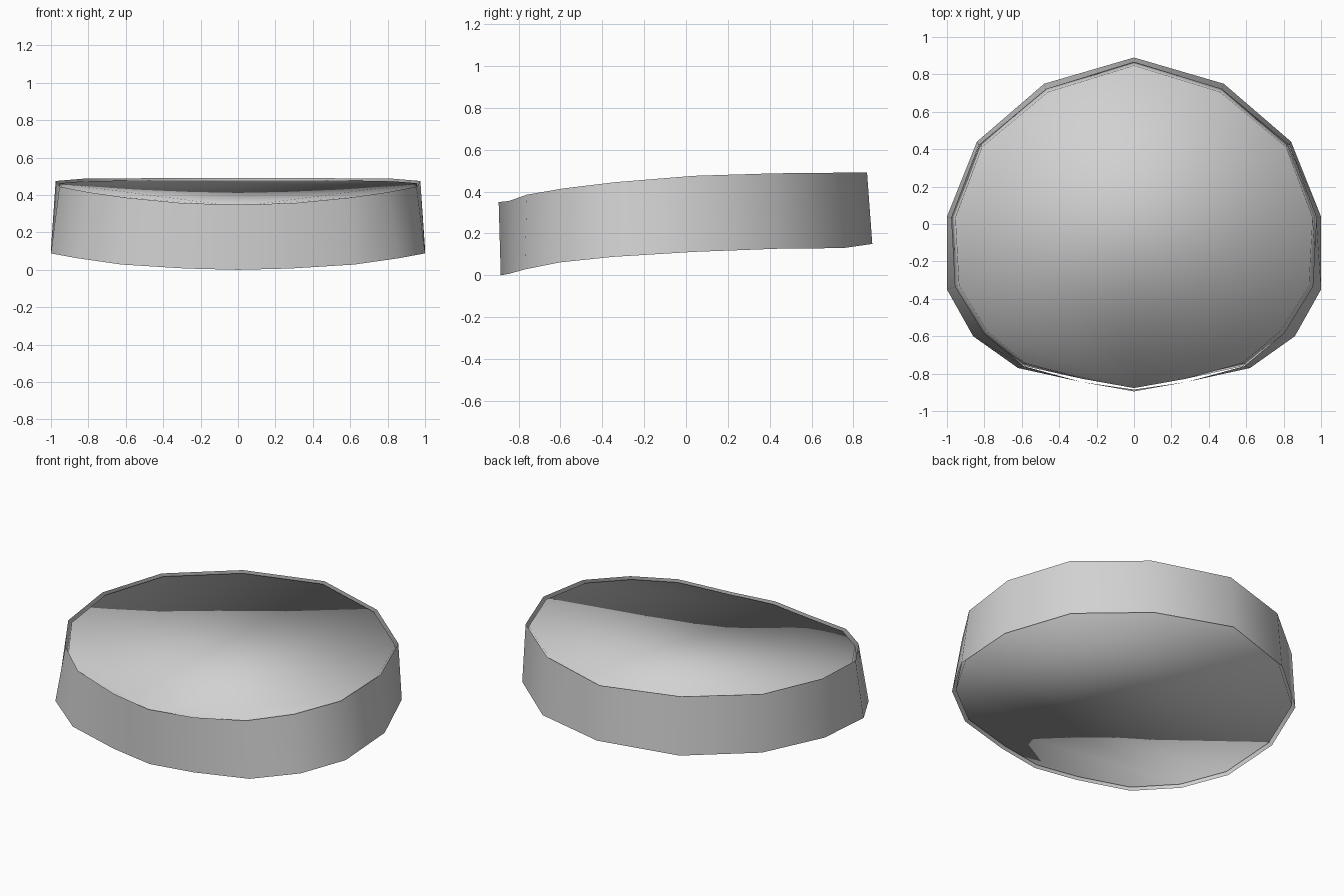
import bpy
import bmesh
from mathutils import Vector

cube = bpy.data.objects.get("Cube")
if cube:
    bpy.data.objects.remove(cube, do_unlink=True)

# Half outline from the front to the back: lower point, upper point
COLUMNS = [
    ((0, -.885, 0), (0, -.895, .35)),
    ((.28, -.845, .007), (.28, -.845, .355)),
    ((.62, -.77, .028), (.59, -.76, .385)),
    ((.86, -.6, .062), (.8, -.585, .415)),
    ((1, -.35, .088), (.955, -.335, .445)),
    ((1, .04, .112), (.975, .035, .475)),
    ((.84, .44, .127), (.83, .42, .487)),
    ((.48, .75, .13), (.47, .72, .49)),
    ((0, .89, .15), (0, .865, .49)),
]


def make_material(name, color):
    material = bpy.data.materials.new(name)
    material.use_nodes = True
    material.diffuse_color = color
    shader = material.node_tree.nodes["Principled BSDF"]
    shader.inputs["Base Color"].default_value = color
    return material


def outline(level, shrink, lift):
    """Closed mirrored loop of points, starting at the front centre."""
    half = [Vector(column[level]) for column in COLUMNS]
    mirrored = [Vector((-p.x, p.y, p.z)) for p in reversed(half[1:-1])]
    return [Vector((p.x * shrink, p.y * shrink, p.z + lift))
            for p in half + mirrored]


def add_hollow_top(bm, loop):
    """Fan out from the low front point, so the top is slightly hollow."""
    for a, b in zip(loop[1:], loop[2:]):
        bm.faces.new((loop[0], a, b))


def add_arched_base(bm, loop):
    """Span the base with strips between mirrored points, as a low arch."""
    for i in range(len(loop) // 2):
        corners = [loop[i], loop[i + 1], loop[-i - 1], loop[-i % len(loop)]]
        bm.faces.new(list(dict.fromkeys(corners)))


def build_band(name, material, shrink=1, inset=0, capped=False):
    bm = bmesh.new()
    lower = [bm.verts.new(p) for p in outline(0, shrink, inset)]
    upper = [bm.verts.new(p) for p in outline(1, shrink, -inset)]
    for i in range(len(lower)):
        j = (i + 1) % len(lower)
        bm.faces.new((lower[i], lower[j], upper[j], upper[i]))
    if capped:
        add_arched_base(bm, lower)
        add_hollow_top(bm, upper)
        bmesh.ops.recalc_face_normals(bm, faces=bm.faces)
    for face in bm.faces:
        face.smooth = True
    mesh = bpy.data.meshes.new(name)
    bm.to_mesh(mesh)
    bm.free()
    mesh.materials.append(material)
    part = bpy.data.objects.new(name, mesh)
    bpy.context.collection.objects.link(part)
    return part


grey = make_material("light grey", (.64, .64, .64, 1))

# Thin open wall around the outside
build_band("outer_wall", grey)

# Closed body sitting just inside the wall
build_band("inner_body", grey, shrink=.98, inset=.012, capped=True)
